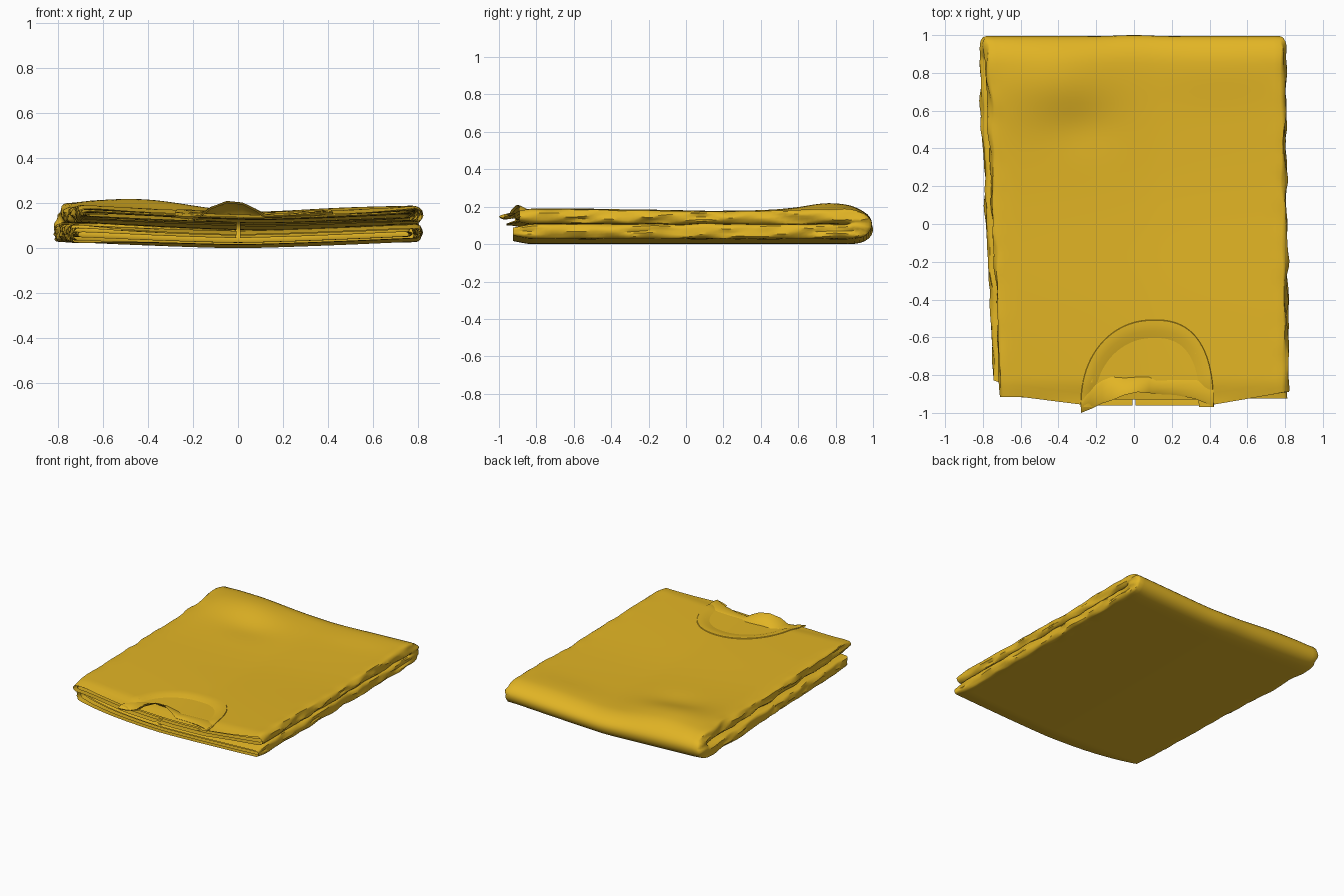
import bpy
import math
from mathutils import Vector, noise

if "Cube" in bpy.data.objects:
    bpy.data.objects.remove(bpy.data.objects["Cube"])

gold = bpy.data.materials.new("golden cotton")
gold.diffuse_color = (0.76, 0.46, 0.018, 1)
gold.use_nodes = True
gold.node_tree.nodes["Principled BSDF"].inputs["Base Color"].default_value = gold.diffuse_color

YB, ZC, R = 0.85, 0.10, 0.09       # fold start, fold centre height, outer fold radius
NX, NY = 0.07, -0.97               # neckline centre
parts = []


def lerp(a, b, t):
    return a + (b - a) * t


def gauss(x, y, cx, cy, sx, sy):
    return math.exp(-((x - cx) / sx) ** 2 - ((y - cy) / sy) ** 2)


def grid(name, rows, keep=lambda c: True, angle=40):
    """Build a sheet from rows of points."""
    m = len(rows[0])
    pts = [p for row in rows for p in row]
    faces = []
    for i in range(len(rows) - 1):
        for j in range(m - 1):
            f = (i * m + j, i * m + j + 1, (i + 1) * m + j + 1, (i + 1) * m + j)
            if keep(sum((pts[k] for k in f), Vector()) / 4):
                faces.append(f)
    mesh = bpy.data.meshes.new(name)
    mesh.from_pydata(pts, [], faces)
    mesh.materials.append(gold)
    ob = bpy.data.objects.new(name, mesh)
    bpy.context.collection.objects.link(ob)
    bpy.ops.object.select_all(action='DESELECT')
    ob.select_set(True)
    bpy.context.view_layer.objects.active = ob
    bpy.ops.object.shade_smooth_by_angle(angle=math.radians(angle))
    parts.append(ob)
    return ob


def top_disp(x, y, r):
    """Gentle sag and bulges of the upper half."""
    d = -0.032 * (1 - min(1, abs(x - 0.1) / 0.75) ** 1.4)
    d += (r / R) * (0.042 * gauss(x, y, -0.42, 0.76, 0.3, 0.2)
                    + 0.012 * gauss(x, y, 0.45, 0.82, 0.35, 0.15)
                    - 0.012 * gauss(x, y, -0.28, 0.52, 0.18, 0.13)
                    - 0.012 * math.exp(-((y - 0.15) / 0.45) ** 2))
    return d


def bottom_disp(x):
    return -0.01 + 0.03 * min(1, abs(x) / 0.8) ** 1.3


def place(u, r, seg, f, inset):
    """Put cross-section point (u, r) on the U-shaped fold path."""
    ang = (0, f * math.pi, math.pi)[seg]
    if seg == 0:                                   # lower half
        end = -0.925 + 0.1 * max(0, -u) ** 3 + inset
        y = lerp(end, YB, f)
    elif seg == 1:                                 # fold at the back, fuller below
        s = max(0, math.sin(ang))
        y = YB + 1.6 * r * (s ** 0.65 if f < 0.5 else s) + 0.006 * s * math.exp(-(u / 0.15) ** 2)
    else:                                          # upper half
        k = max(0, abs(u - 0.07) - 0.42) / 0.5
        end = -0.96 + min(1, k) * (0.07 if u > 0 else 0.045) + inset
        y = lerp(YB, end, f)
    # the cut ends are pressed thin
    pinch = min(1, max(0, (-0.84 - y) / 0.09)) * 0.45 if seg != 1 else 0
    r = lerp(r, 0.052, pinch)
    b = (1 - math.cos(ang)) / 2                    # 0 bottom, 1 top
    k = (1 - y) / 2
    left = lerp(lerp(0.825, 0.738, k), lerp(0.79, 0.705, k), b)
    x = u * (lerp(0.80, 0.815, k) if u > 0 else left)
    z = ZC - r * math.cos(ang) + lerp(bottom_disp(x), top_disp(x, y, r), b)
    # crumpled side edges
    e = min(1, max(0, (abs(u) - 0.9) / 0.1))
    if e > 0:
        n = noise.noise_vector(Vector((u * 3, y * 7, z * 34)))
        x += n.x * 0.020 * e
        z += n.z * 0.009 * e
    return Vector((x, y, z))


def section(w, r_out, r_in, n=44):
    """C-shaped section: full outer face, both sides folded inwards."""
    h, mid = (r_out - r_in) / 2, (r_out + r_in) / 2
    c = w - 0.03
    half = [(c * (i / (n // 2)), r_out) for i in range(n // 2)]
    half += [(c + 0.03 * math.sin(a), mid + h * math.cos(a))
             for a in [math.pi * i / 8 for i in range(9)]]
    half += [(lerp(c, 0.01, i / 12), r_in) for i in range(1, 13)]
    return [(-u, r) for u, r in reversed(half[1:])] + half


def path():
    lo = [(0, i / 60) for i in range(60)]
    arc = [(1, i / 16) for i in range(16)]
    hi = [(2, i / 60) for i in range(61)]
    return lo + arc + hi


def neck_point(a, s):
    """Point on the neckline, leaning slightly to the right."""
    ca, sa = math.cos(a), max(0, math.sin(a))
    x = NX + 0.35 * s * math.copysign(abs(ca) ** (2 / 2.3), ca)
    return x + 0.04 * sa * sa, NY + 0.46 * s * sa ** (2 / 2.3)


def outside_neck(c):
    dy = max(0, c.y - NY) / 0.46
    dx = abs(c.x - 0.04 * min(1, dy) ** 2 - NX) / 0.35
    return c.z < ZC + 0.035 or (dx / 0.92) ** 2.3 + (dy / 0.92) ** 2.3 > 1


# Nested cloth layers, folded in at the sides and then in half
for name, w, ro, ri, inset in (("shirt_front", 1.0, R, 0.013, 0.0),
                               ("shirt_back", 0.98, 0.080, 0.027, 0.03),
                               ("folded_sleeves", 0.95, 0.066, 0.043, 0.05)):
    rows = [[place(u, r, s, f, inset) for s, f in path()] for u, r in section(w, ro, ri)]
    grid(name, rows, outside_neck if name == "shirt_front" else lambda c: True)


# Collar rib following the front neckline, sinking gently to the back layer
rib = []
for s, lift in ((1.01, -0.002), (1.0, 0.004), (0.95, 0.004), (0.88, 0.0), (0.78, -0.012)):
    row = []
    for i in range(49):
        x, y = neck_point(math.pi * i / 48, s)
        pinch = min(1, max(0, (-0.84 - y) / 0.09)) * 0.45
        row.append(Vector((x, y, ZC + lerp(R, 0.052, pinch) + top_disp(x, y, R) + lift)))
    rib.append(row)
grid("collar_front", rib)

# Back of the collar, standing up in a wave at the front edge
# columns: x, rear y, front y, front height
wave = [(-0.28, -0.95, -1.0, 0.148), (-0.23, -0.87, -0.98, 0.142), (-0.17, -0.83, -0.95, 0.148),
        (-0.12, -0.81, -0.935, 0.185), (-0.05, -0.815, -0.905, 0.212), (0.02, -0.81, -0.89, 0.205),
        (0.08, -0.81, -0.895, 0.175), (0.12, -0.83, -0.90, 0.145), (0.22, -0.825, -0.905, 0.148),
        (0.32, -0.825, -0.925, 0.155), (0.42, -0.84, -0.965, 0.163)]
cols = []
for x, y0, y1, z in wave:
    z0 = ZC + 0.080 + top_disp(x, y0, R)
    cols.append([Vector((x, lerp(y0, y1, t), lerp(z0, z, t ** 0.8) + b))
                 for t, b in ((0, 0), (0.15, 0.004), (0.5, 0.006), (0.85, 0.003), (1, -0.002))]
                + [Vector((x, y1 + 0.012, z - 0.012))])
grid("collar_back", list(reversed(cols)))

# Stand the whole shirt on the ground
low = min(v.co.z for ob in parts for v in ob.data.vertices)
for ob in parts:
    for v in ob.data.vertices:
        v.co.z -= low
